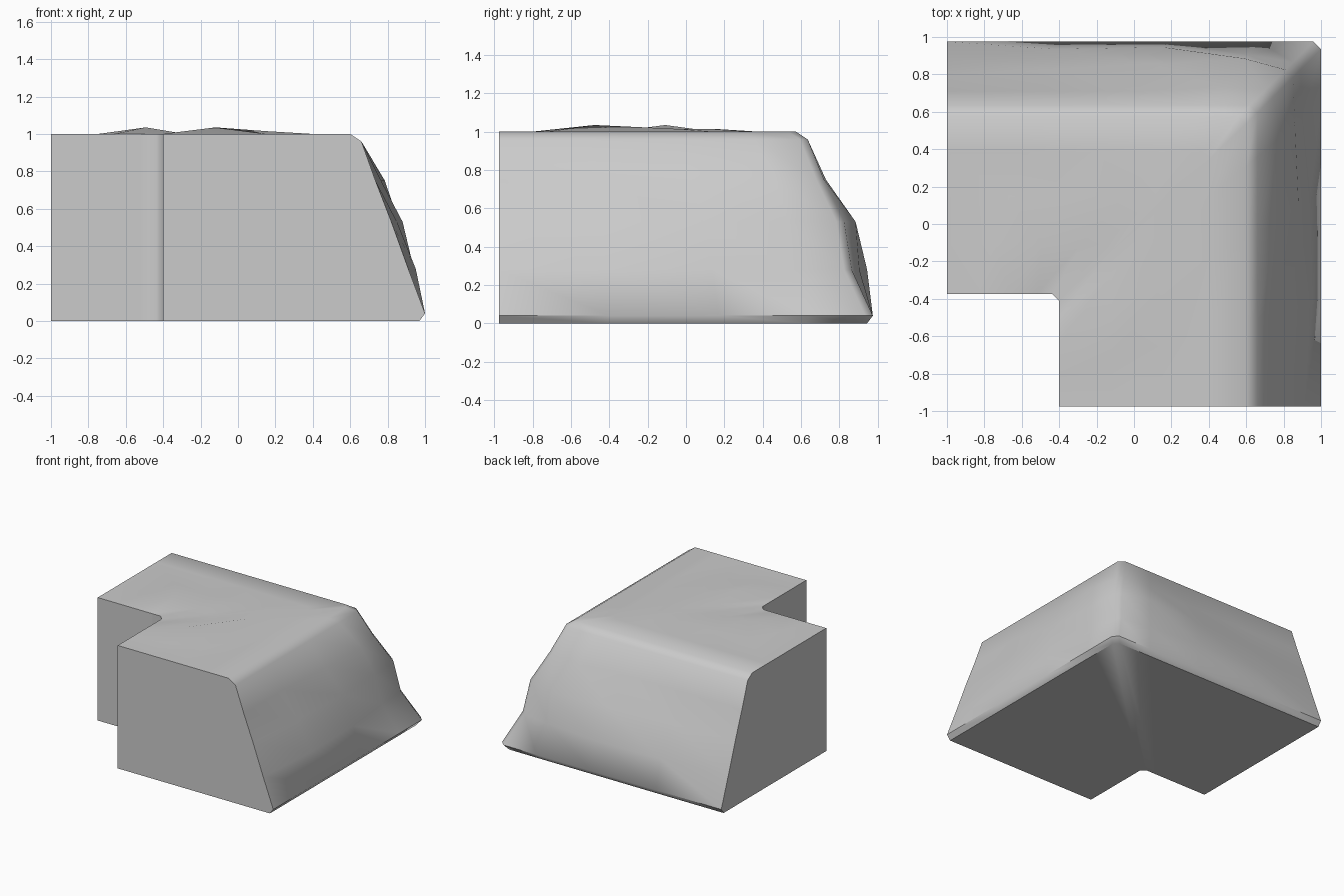
import bpy
import bmesh
import math

cube = bpy.data.objects.get("Cube")
if cube:
    bpy.data.objects.remove(cube, do_unlink=True)

stone = bpy.data.materials.new("pale_grey_stone")
stone.use_nodes = True
GREY = (0.6, 0.6, 0.6, 1)
stone.diffuse_color = GREY
stone.node_tree.nodes["Principled BSDF"].inputs["Base Color"].default_value = GREY

# Stations along each arm (0 = open end, 1 = corner) and rows across the top
STATIONS = (0, 0.3, 0.6, 0.85, 1)
TOP_ROWS = (0, 0.28, 0.55, 0.8)
# Sloped side: (inset from the outer edge, height), top to bottom
SLOPE = ((0.4, 1), (0.34, 0.96), (0.265, 0.75), (0.18, 0.53),
         (0.09, 0.28), (0, 0.04), (0.03, 0))
# Outward bulge of the three middle slope rows at each station
BULGE_RIGHT = ((0, 0, 0), (0, 0.03, 0.04), (0.03, 0.06, 0.03),
               (0.05, 0.04, -0.01), (0.01, 0.03, -0.02))
BULGE_BACK = ((0, 0, 0), (0, 0.03, 0.05), (0, 0.06, 0.06),
              (0.02, 0.09, 0.02), (0.01, 0.03, -0.02))
CHAMFER = 0.04


def lerp(a, b, t):
    return a + (b - a) * t


def section(i, start, inner, outer, inner_corner, outer_corner, bulges):
    """Closed cross-section as (along, across, height) points."""
    k = STATIONS[i]
    near = lerp(start, inner_corner, k)
    pts = [(near, inner, 0)]
    rim = outer - SLOPE[0][0]
    far = lerp(start, outer_corner - SLOPE[0][0], k)
    for j, f in enumerate(TOP_ROWS):
        lift = 0
        if j == 1 and i == 2:
            lift = 0.035
        elif j == 2 and i >= 3:
            lift = 0.015
        pts.append((lerp(near, far, f), lerp(inner, rim, f), 1 + lift))
    for j, (inset, z) in enumerate(SLOPE):
        d = inset - (bulges[i][j - 2] if 2 <= j <= 4 else 0)
        pts.append((lerp(start, outer_corner - d, k), outer - d, z))
    return pts


# Sections run up the right arm, round the corner, then out along the back arm
count = len(STATIONS)
right = [section(i, -0.975, -0.4, 1, -0.41, 0.975 - CHAMFER, BULGE_RIGHT)
         for i in range(count)]
back = [section(i, -1, -0.375, 0.975, -0.435, 1 - CHAMFER, BULGE_BACK)
        for i in range(count)]
rings = [[(c, a, z) for a, c, z in ring] for ring in right]
rings += [list(ring) for ring in reversed(back)]

# Skin the sections and cap the two open ends
bm = bmesh.new()
loops = [[bm.verts.new(p) for p in ring] for ring in rings]
for one, two in zip(loops, loops[1:]):
    n = len(one)
    for j in range(n):
        m = (j + 1) % n
        bm.faces.new((one[j], one[m], two[m], two[j]))
bm.faces.new(loops[0])
bm.faces.new(loops[-1])
bmesh.ops.recalc_face_normals(bm, faces=bm.faces)

mesh = bpy.data.meshes.new("cliff_corner")
bm.to_mesh(mesh)
bm.free()
mesh.materials.append(stone)
cliff = bpy.data.objects.new("cliff_corner", mesh)
bpy.context.collection.objects.link(cliff)

# Smooth rock faces, crisp ends and base
bpy.ops.object.select_all(action="DESELECT")
cliff.select_set(True)
bpy.context.view_layer.objects.active = cliff
bpy.ops.object.shade_smooth_by_angle(angle=math.radians(50))
